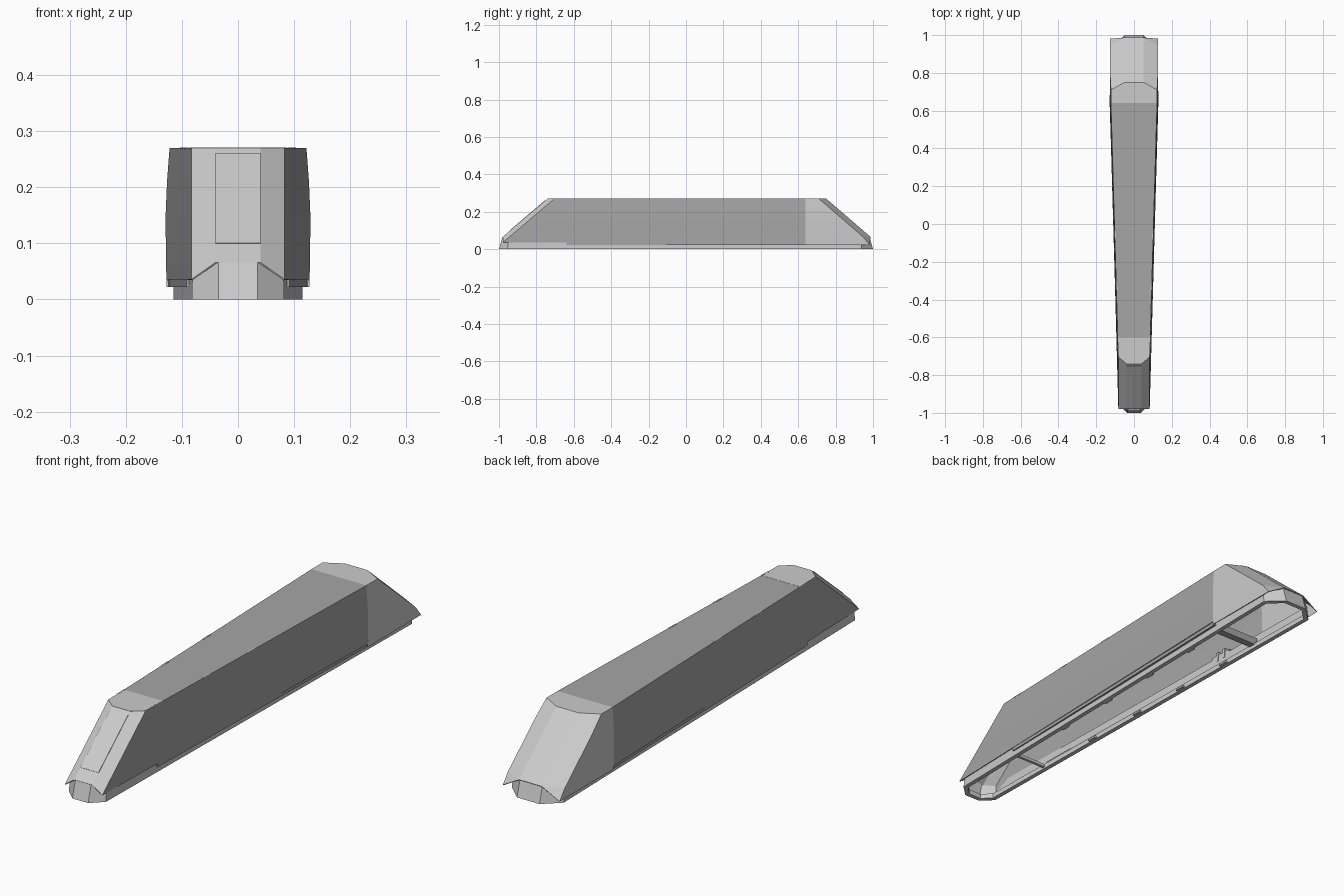
import bpy, bmesh
from mathutils import Vector

if "Cube" in bpy.data.objects:
    bpy.data.objects.remove(bpy.data.objects["Cube"])

dark = bpy.data.materials.new("dark_grey")
dark.diffuse_color = (0.38, 0.38, 0.38, 1)
dark.use_nodes = True
dark.node_tree.nodes["Principled BSDF"].inputs["Base Color"].default_value = dark.diffuse_color


def make(name, rings, closed=False, caps=(), thickness=0, mat=None):
    """Bridge equal-length rings of points into one mesh; caps lists the ring numbers to fill."""
    bm = bmesh.new()
    vs = [[bm.verts.new(p) for p in r] for r in rings]
    n = len(rings[0])
    for a, b in zip(vs, vs[1:]):
        for i in range(n if closed else n - 1):
            j = (i + 1) % n
            bm.faces.new((a[i], a[j], b[j], b[i]))
    for c in caps:
        bm.faces.new(vs[c])
    bmesh.ops.remove_doubles(bm, verts=bm.verts, dist=0.0004)
    bmesh.ops.recalc_face_normals(bm, faces=bm.faces)
    me = bpy.data.meshes.new(name)
    bm.to_mesh(me)
    bm.free()
    if mat:
        me.materials.append(mat)
    ob = bpy.data.objects.new(name, me)
    bpy.context.collection.objects.link(ob)
    if thickness:
        m = ob.modifiers.new("thickness", 'SOLIDIFY')
        m.thickness = thickness
        m.offset = -1
    return ob


def mirrored(half):
    """Right-hand points followed by their mirror image, in loop order."""
    return half + [(-x, y, z) for x, y, z in reversed(half)]


def bar(name, a, b, sx, sz, mat=None):
    """Straight bar of section sx by sz between two points."""
    a, b = Vector(a), Vector(b)
    d = (b - a).normalized()
    s = d.cross(Vector((0, 0, 1))).normalized() * sx / 2
    u = Vector((0, 0, sz / 2))
    return make(name, [[p + s + u, p - s + u, p - s - u, p + s - u] for p in (a, b)],
                closed=True, caps=(0, 1), mat=mat)


# Heights and back half-widths of the slightly bulging shell
levels = [(0.27, 0.122), (0.21, 0.1265), (0.15, 0.129), (0.066, 0.1285), (0.036, 0.127)]
SEAM = 0.64
body, cap = [], []
for z, w in levels:
    ze = max(z, 0.066)                    # end facets stop above the rim
    front = -0.74 - (0.27 - z) * 1.176
    front_e = -0.74 - (0.27 - ze) * 1.176
    back = 0.75 + (0.27 - z) * 1.16
    back_e = 0.75 + (0.27 - ze) * 1.16
    body.append(mirrored([(w, SEAM, z), (0.083, front + 0.036, z), (0.04, front_e, ze)]))
    zc = z if z > 0.05 else 0.023         # cap hangs a little lower
    wc = min(w, 0.126)
    cap.append(mirrored([(w, SEAM, zc), (wc, back - 0.04, zc), (0.05, back_e, ze)]))
shell = make("main_shell", body, caps=(0,), thickness=0.003, mat=dark)
make("back_cap", cap, caps=(0,), thickness=0.003)

# The sloping front of the shell is the lighter grey
shell.data.materials.append(None)
for f in shell.data.polygons:
    if f.normal.y < -0.3:
        f.material_index = 1

# Light cover on the front end of the top
make("front_top_cover", [mirrored([(0.0855, -0.6, z), (0.083, -0.704, z), (0.04, -0.74, z)])
                         for z in (0.2695, 0.2705)], closed=True, caps=(0, 1))


# Bottom rim with chamfered ends and an inward flange
def rim(z, inset, lean=0.0):
    i = inset
    return mirrored([(0.035 - i / 3, -1 + i + lean, z), (0.082 - i, -0.955 + i / 2 + lean / 2, z),
                     (0.115 - i, 0.94 - i / 2 - lean / 2, z), (0.05 - i / 3, 1 - i - lean, z)])


make("bottom_rim", [rim(0.066, 0.001, 0.018), rim(0, 0), rim(0, 0.018), rim(0.02, 0.018)], closed=True)

# Raised panel on the front slope
make("front_panel", [[(s * 0.04, -0.74 - (0.27 - z) * 1.176 - o, z - 0.001 + o)
                      for s, z in ((-1, 0.26), (1, 0.26), (1, 0.10), (-1, 0.10))]
                     for o in (-0.001, 0.002)], closed=True, caps=(0, 1))

for s in (-1, 1):
    # Dark trim strip in the gap between rim and shell
    bar("side_trim", (s * 0.087, -SEAM, 0.029), (s * 0.118, SEAM, 0.029), 0.009, 0.014, dark)
    # Small tabs almost flush with the top edges
    for y in (-0.62, -0.33, -0.06):
        x = 0.083 + (y + 0.704) * 0.029 - 0.003
        bar("top_tab", (s * x, y - 0.024, 0.269), (s * (x + 0.0014), y + 0.024, 0.269), 0.006, 0.004)
    # Clips on the inner edge of the rim
    for y in (-0.34, -0.07, 0.19, 0.45):
        x = 0.082 + (y + 0.95) * 0.0174 - 0.022
        bar("rim_clip", (s * x, y - 0.02, 0.006), (s * x, y + 0.02, 0.006), 0.012, 0.008)

# Cross members inside the opening
bar("front_crossbar", (-0.075, -SEAM, 0.012), (0.075, -SEAM, 0.012), 0.012, 0.012)
bar("back_crossbar", (-0.105, 0.62, 0.03), (0.105, 0.62, 0.03), 0.03, 0.03, dark)

# Cross-shaped bracket on the inner wall
bar("bracket_arm", (-0.110, 0.36, 0.07), (-0.112, 0.46, 0.07), 0.012, 0.012)
for y in (0.39, 0.43):
    bar("bracket_post", (-0.110, y - 0.006, 0.07), (-0.110, y + 0.006, 0.07), 0.012, 0.04)
